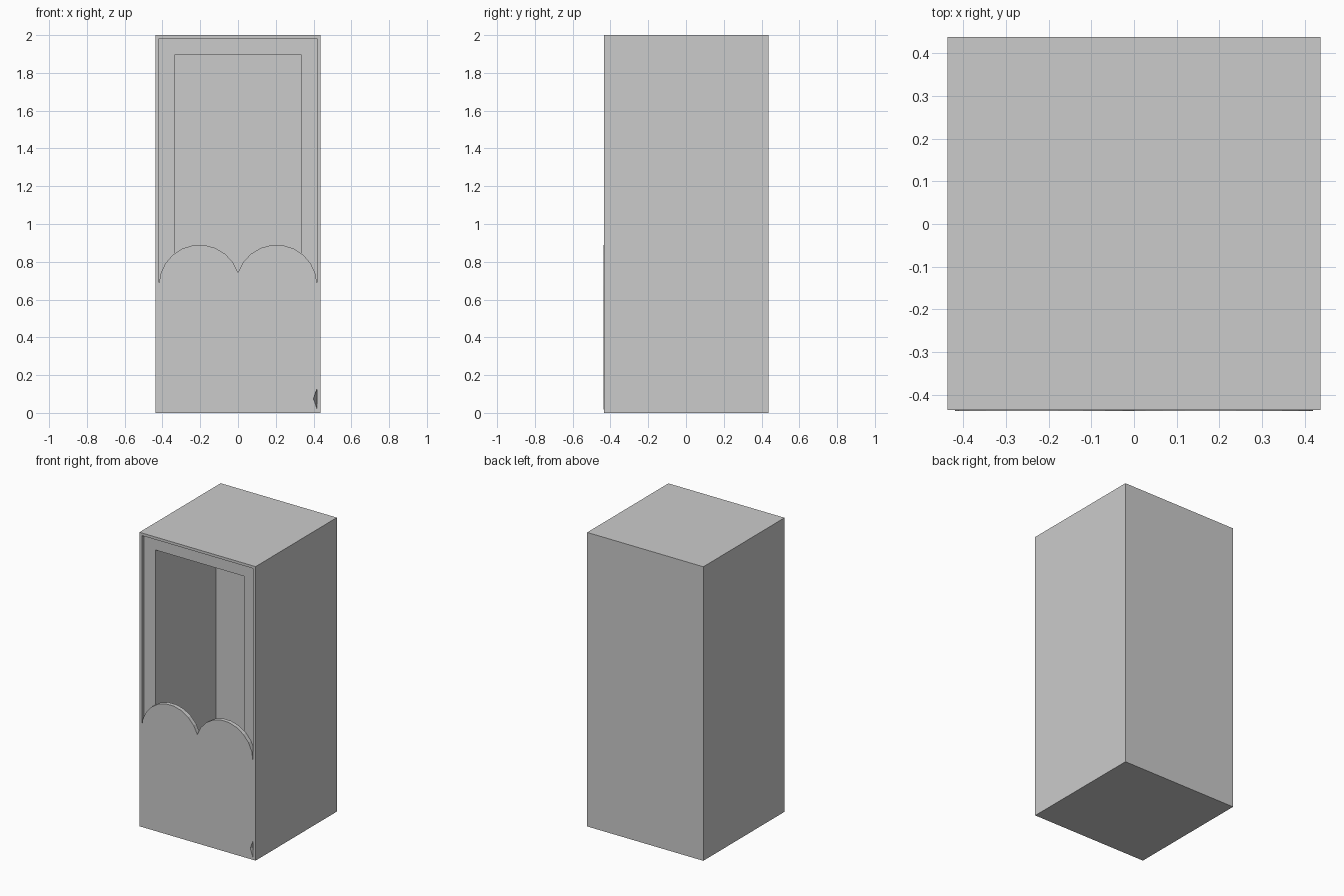
import bpy, bmesh, math
from mathutils import Vector

cube = bpy.data.objects.get("Cube")
if cube:
    bpy.data.objects.remove(cube, do_unlink=True)

# One plain grey for every part
grey = bpy.data.materials.new("light_grey")
grey.use_nodes = True
colour = (0.6, 0.6, 0.6, 1)
grey.diffuse_color = colour
grey.node_tree.nodes["Principled BSDF"].inputs["Base Color"].default_value = colour

HALF, HEIGHT = 0.437, 2.0
FRONT, BACK = -0.435, 0.438
RIM = 0.018          # width of the outer front rim
FRAME = 0.085        # width of the stepped frame
STEP = 0.025         # depth of the shallow step
INNER_BACK = 0.24    # back wall of the cavity


def finish(bm, name):
    bmesh.ops.recalc_face_normals(bm, faces=bm.faces)
    mesh = bpy.data.meshes.new(name)
    bm.to_mesh(mesh)
    bm.free()
    mesh.materials.append(grey)
    obj = bpy.data.objects.new(name, mesh)
    bpy.context.collection.objects.link(obj)
    return obj


def push_in(bm, face, depth):
    new = bmesh.ops.extrude_discrete_faces(bm, faces=[face])["faces"][0]
    bmesh.ops.translate(bm, verts=new.verts, vec=(0, depth, 0))
    return new


# Cabinet: a tall box with a stepped frame and a deep cavity in the front
bm = bmesh.new()
bmesh.ops.create_cube(bm, size=1)
bmesh.ops.scale(bm, vec=(2 * HALF, BACK - FRONT, HEIGHT), verts=bm.verts)
bmesh.ops.translate(bm, vec=(0, (FRONT + BACK) / 2, HEIGHT / 2), verts=bm.verts)
front = min(bm.faces, key=lambda f: f.calc_center_median().y)
bmesh.ops.inset_region(bm, faces=[front], thickness=RIM, use_even_offset=True)
front = push_in(bm, front, STEP)
bmesh.ops.inset_region(bm, faces=[front], thickness=FRAME, use_even_offset=True)
push_in(bm, front, INNER_BACK - FRONT - STEP)
finish(bm, "cabinet_shell")

# Front panel: two round lobes on top, set in the step of the frame
SIDE = HALF - RIM
PANEL_FRONT = FRONT - 0.003
RADIUS, LOBE_X, LOBE_Z, SEGMENTS = 0.215, 0.204, 0.675, 10
notch_z = 0.075
dip = math.acos(LOBE_X / RADIUS)


def lobe(centre, start, end):
    points = []
    for i in range(SEGMENTS + 1):
        a = start + (end - start) * i / SEGMENTS
        points.append((centre + RADIUS * math.cos(a), LOBE_Z + RADIUS * math.sin(a)))
    return points


outline = [(-SIDE, RIM), (SIDE, RIM), (SIDE, notch_z), (SIDE, 0.13)]
outline += lobe(LOBE_X, 0, math.pi - dip)
outline += lobe(-LOBE_X, dip, math.pi)[1:]

bm = bmesh.new()
verts = [bm.verts.new((x, PANEL_FRONT, z)) for x, z in outline]
face = bm.faces.new(verts)
ext = bmesh.ops.extrude_face_region(bm, geom=[face])["geom"]
back_verts = [v for v in ext if isinstance(v, bmesh.types.BMVert)]
bmesh.ops.translate(bm, verts=back_verts, vec=(0, FRONT + STEP - PANEL_FRONT, 0))
# Small chipped notch low on the left edge
verts[2].co += Vector((-0.02, 0, 0))
finish(bm, "scalloped_front_panel")
